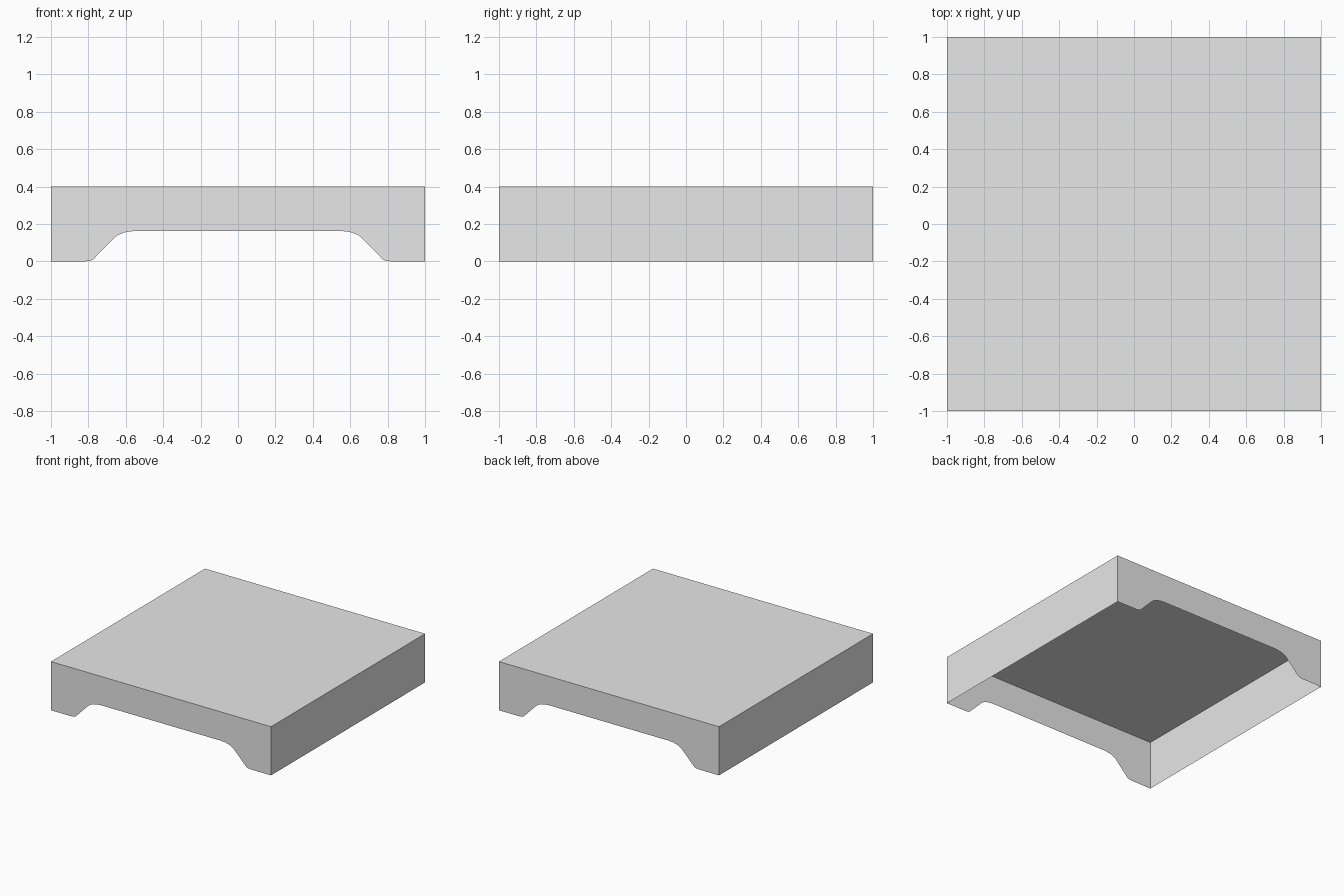
import bpy
import bmesh

default_cube = bpy.data.objects.get("Cube")
if default_cube:
    bpy.data.objects.remove(default_cube, do_unlink=True)

HALF = 1.0
HEIGHT = 0.4

grey = bpy.data.materials.new("light grey")
grey.use_nodes = True
colour = (0.8, 0.8, 0.8, 1)
grey.diffuse_color = colour
grey.node_tree.nodes["Principled BSDF"].inputs["Base Color"].default_value = colour


def add_panel(name, corners):
    """One thin flat panel from its outline."""
    bm = bmesh.new()
    bm.faces.new([bm.verts.new(c) for c in corners])
    mesh = bpy.data.meshes.new(name)
    bm.to_mesh(mesh)
    bm.free()
    mesh.materials.append(grey)
    panel = bpy.data.objects.new(name, mesh)
    bpy.context.collection.objects.link(panel)


# Flat top
add_panel("top", [(-HALF, -HALF, HEIGHT), (HALF, -HALF, HEIGHT),
                  (HALF, HALF, HEIGHT), (-HALF, HALF, HEIGHT)])

# Front and back aprons: half of the arched lower edge, mirrored across x
half_arch = [(0.82, 0), (0.79, 0.003), (0.775, 0.01), (0.66, 0.128),
             (0.64, 0.142), (0.61, 0.154), (0.58, 0.16), (0.54, 0.163)]
left_half = [(HALF, HEIGHT), (HALF, 0)] + half_arch
right_half = [(-x, z) for x, z in reversed(left_half)]
outline = left_half + right_half
add_panel("front_apron", [(x, -HALF, z) for x, z in reversed(outline)])
add_panel("back_apron", [(x, HALF, z) for x, z in outline])

# Plain side walls
for name, side in (("left_wall", 1), ("right_wall", -1)):
    x = side * HALF
    add_panel(name, [(x, -x, 0), (x, x, 0), (x, x, HEIGHT), (x, -x, HEIGHT)])
